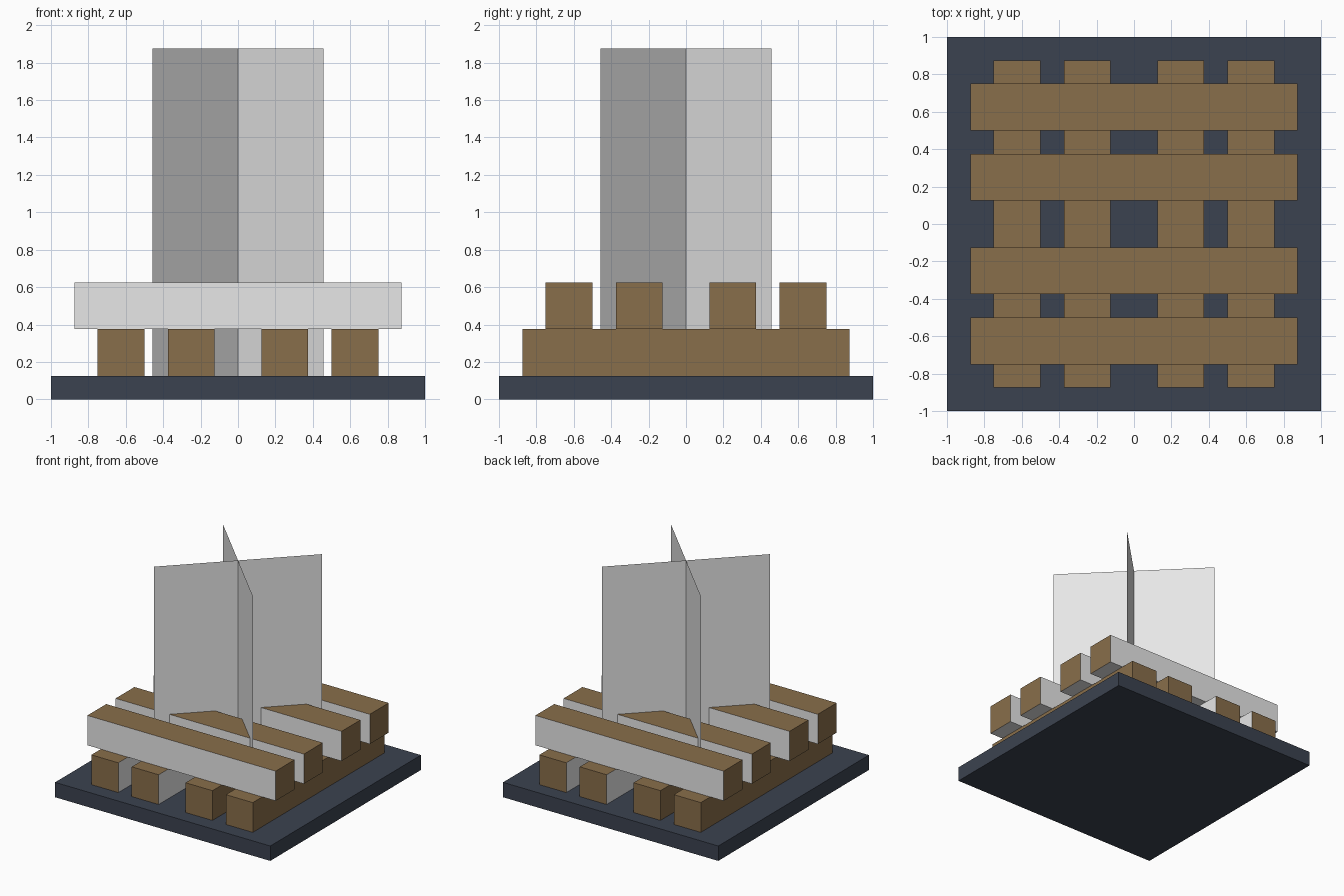
import bpy, bmesh
from mathutils import Vector

if "Cube" in bpy.data.objects:
    bpy.data.objects.remove(bpy.data.objects["Cube"])


def material(name, rgb):
    m = bpy.data.materials.new(name)
    m.diffuse_color = (*rgb, 1)
    m.use_nodes = True
    m.node_tree.nodes["Principled BSDF"].inputs["Base Color"].default_value = m.diffuse_color
    return m


SLATE = material("slate_blue", (0.044, 0.055, 0.080))
WOOD = material("wood_brown", (0.25, 0.156, 0.069))
GREY = material("pale_grey", (0.8, 0.8, 0.8))


def box(name, lo, hi, mats, grey_sides=()):
    """Box between two corners; faces pointing along grey_sides get the second material."""
    lo, hi = Vector(lo), Vector(hi)
    bm = bmesh.new()
    bmesh.ops.create_cube(bm, size=1)
    for v in bm.verts:
        v.co = (lo + hi) / 2 + v.co * (hi - lo)
    bm.normal_update()
    for f in bm.faces:
        if any(f.normal.dot(Vector(d)) > 0.9 for d in grey_sides):
            f.material_index = 1
    finish(name, bm, mats)


def finish(name, bm, mats):
    me = bpy.data.meshes.new(name)
    bm.to_mesh(me)
    bm.free()
    for m in mats:
        me.materials.append(m)
    bpy.context.collection.objects.link(bpy.data.objects.new(name, me))


# Base slab
box("base", (-1, -1, 0), (1, 1, 0.125), [SLATE])

# Two crossed layers of four logs
for i, c in enumerate((-0.625, -0.25, 0.25, 0.625)):
    a, b = c - 0.125, c + 0.125
    inward = (-1 if c > 0 else 1, 0, 0)
    box(f"lower_log_{i + 1}", (a, -0.875, 0.125), (b, 0.875, 0.375),
        [WOOD, GREY], [inward, (0, 0, -1)])
    box(f"upper_log_{i + 1}", (-0.875, a, 0.375), (0.875, b, 0.625),
        [WOOD, GREY], [(0, -1, 0), (0, 1, 0), (0, 0, -1)])

# Two diagonal upright sheets crossing at the centre
R = 0.458
for i, s in enumerate((1, -1)):
    bm = bmesh.new()
    corners = [(-R, -R * s, 0.125), (R, R * s, 0.125),
               (R, R * s, 1.875), (-R, -R * s, 1.875)]
    bm.faces.new([bm.verts.new(p) for p in corners])
    finish(f"flame_sheet_{i + 1}", bm, [GREY])
